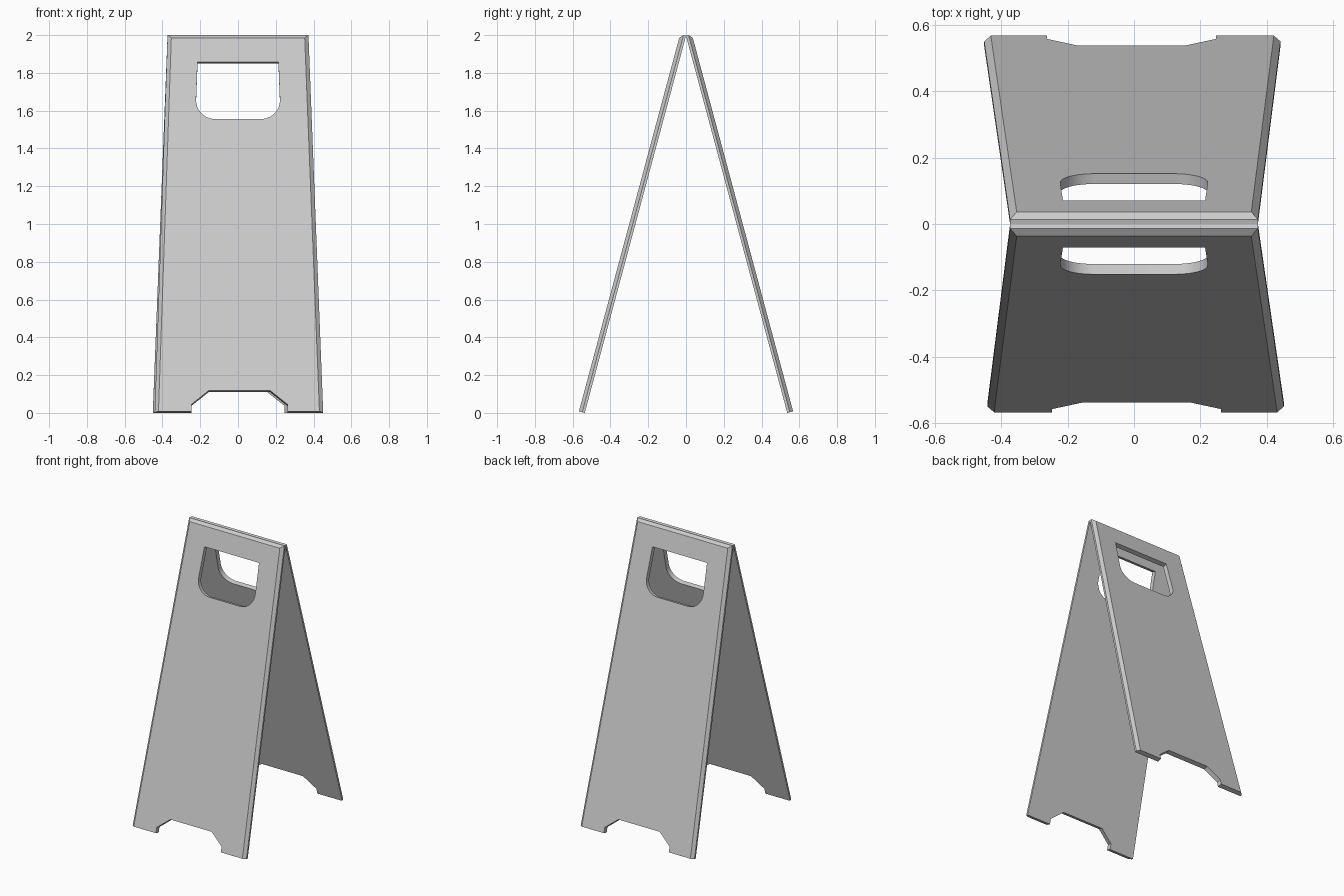
import bpy, bmesh, math
from mathutils import Matrix

if "Cube" in bpy.data.objects:
    bpy.data.objects.remove(bpy.data.objects["Cube"])

# Panel dimensions, measured in the plane of one leaf
LENGTH, THICK = 2.067, 0.032
EDGE, CHAMFER = 0.014, 0.02        # square edge depth, chamfer width
TILT = math.atan2(0.536, 1.996)

grey = bpy.data.materials.new("light_grey_plastic")
grey.use_nodes = True
grey.diffuse_color = (0.6, 0.6, 0.6, 1)
grey.node_tree.nodes["Principled BSDF"].inputs["Base Color"].default_value = grey.diffuse_color


def loft(name, layers):
    """Solid skinned through layers of (depth, outline); the outer face is -y."""
    bm = bmesh.new()
    rings = [[bm.verts.new((x, -depth, v)) for x, v in outline] for depth, outline in layers]
    bm.faces.new(rings[0])
    bm.faces.new(rings[-1])
    for a, b in zip(rings, rings[1:]):
        for i in range(len(a)):
            j = (i + 1) % len(a)
            bm.faces.new((a[i], a[j], b[j], b[i]))
    bmesh.ops.recalc_face_normals(bm, faces=bm.faces)
    mesh = bpy.data.meshes.new(name)
    bm.to_mesh(mesh)
    bm.free()
    mesh.materials.append(grey)
    obj = bpy.data.objects.new(name, mesh)
    bpy.context.collection.objects.link(obj)
    return obj


def leaf_outline(inset):
    """Tapered board; sides and top move in by the inset."""
    return [(-0.441 + inset, 0), (0.451 - inset, 0),
            (0.373 - inset, LENGTH - inset), (-0.373 + inset, LENGTH - inset)]


def arc(cx, cz, radius, start, end, steps=10):
    angles = [math.radians(start + (end - start) * i / steps) for i in range(steps + 1)]
    return [(cx + radius * math.cos(a), cz + radius * math.sin(a)) for a in angles]


# Board with chamfered sides and top on the outer face
front = loft("front_panel", [(0, leaf_outline(0)), (EDGE, leaf_outline(0)),
                             (THICK, leaf_outline(CHAMFER))])

# Hand hole with round lower corners, and the notch that leaves two feet
hole = ([(0.214, 1.915), (-0.214, 1.915)] + arc(-0.12, 1.704, 0.102, 180, 270)
        + arc(0.12, 1.704, 0.102, 270, 360))
notch = [(-0.247, -0.1), (0.262, -0.1), (0.262, 0.038), (0.17, 0.114),
         (-0.155, 0.114), (-0.247, 0.038)]
for name, outline in (("hand_hole_cutter", hole), ("foot_notch_cutter", notch)):
    cutter = loft(name, [(-0.1, outline), (0.1, outline)])
    cutter.hide_render = True
    cut = front.modifiers.new(name, 'BOOLEAN')
    cut.operation, cut.solver, cut.object = 'DIFFERENCE', 'EXACT', cutter
    bpy.context.view_layer.objects.active = front
    bpy.ops.object.modifier_apply(modifier=name)
    bpy.data.objects.remove(cutter)

# Lean the leaf back so its inner top edge meets the ridge line
front.data.transform(Matrix.Translation((0, -0.536, 0)) @ Matrix.Rotation(-TILT, 4, 'X'))

for obj in bpy.context.selected_objects:
    obj.select_set(False)
front.select_set(True)
bpy.context.view_layer.objects.active = front
bpy.ops.object.shade_smooth_by_angle(angle=math.radians(25))

# The second leaf is the same board turned half round
back = bpy.data.objects.new("back_panel", front.data)
back.rotation_euler.z = math.pi
bpy.context.collection.objects.link(back)
